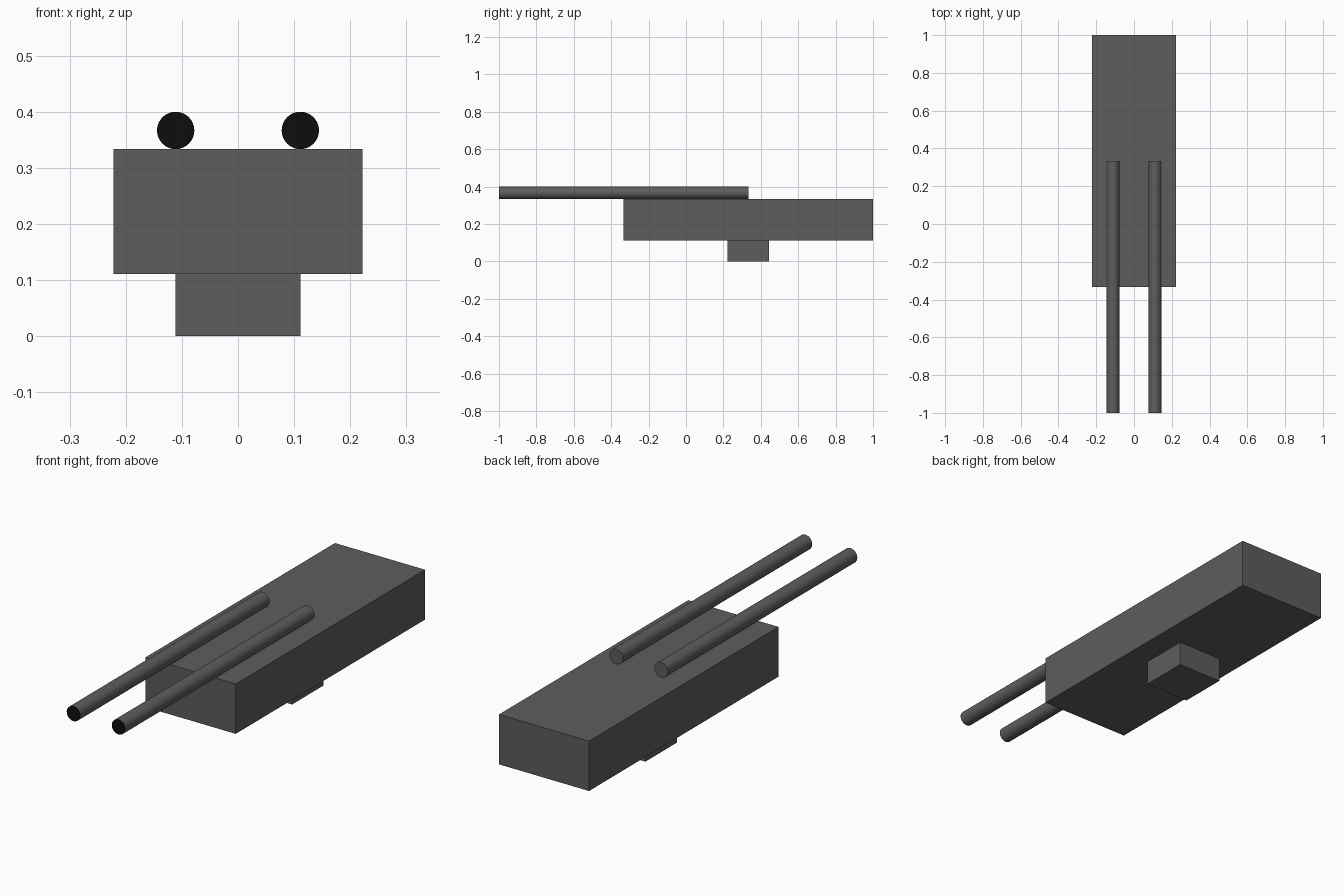
import bpy
import math

cube = bpy.data.objects.get("Cube")
if cube:
    bpy.data.objects.remove(cube, do_unlink=True)


def make_material(name, value):
    mat = bpy.data.materials.new(name)
    mat.use_nodes = True
    color = (value, value, value, 1)
    mat.diffuse_color = color
    mat.node_tree.nodes["Principled BSDF"].inputs["Base Color"].default_value = color
    return mat


grey = make_material("dark grey", 0.11)
black = make_material("black", 0.004)


def box(name, low, high):
    center = [(a + b) / 2 for a, b in zip(low, high)]
    bpy.ops.mesh.primitive_cube_add(size=1, location=center)
    obj = bpy.context.object
    obj.name = name
    obj.scale = [b - a for a, b in zip(low, high)]
    bpy.ops.object.transform_apply(location=False, rotation=False, scale=True)
    obj.data.materials.append(grey)


def barrel(name, x):
    bpy.ops.mesh.primitive_cylinder_add(
        vertices=32, radius=0.0333, depth=1.3333,
        location=(x, -0.3333, 0.3667), rotation=(math.pi / 2, 0, 0))
    obj = bpy.context.object
    obj.name = name
    bpy.ops.object.transform_apply(location=False, rotation=True, scale=False)
    obj.data.materials.append(grey)
    obj.data.materials.append(black)
    # Black muzzle on the front cap
    for face in obj.data.polygons:
        if face.normal.y < -0.9:
            face.material_index = 1
    bpy.ops.object.shade_smooth_by_angle(angle=math.radians(30))


# Main housing and the mount below it
box("body", (-0.2222, -0.3333, 0.1111), (0.2222, 1, 0.3333))
box("mount", (-0.1111, 0.2222, 0), (0.1111, 0.4444, 0.1111))

# Twin barrels resting on the housing
for side, x in (("left", 0.1111), ("right", -0.1111)):
    barrel(side + "_barrel", x)
